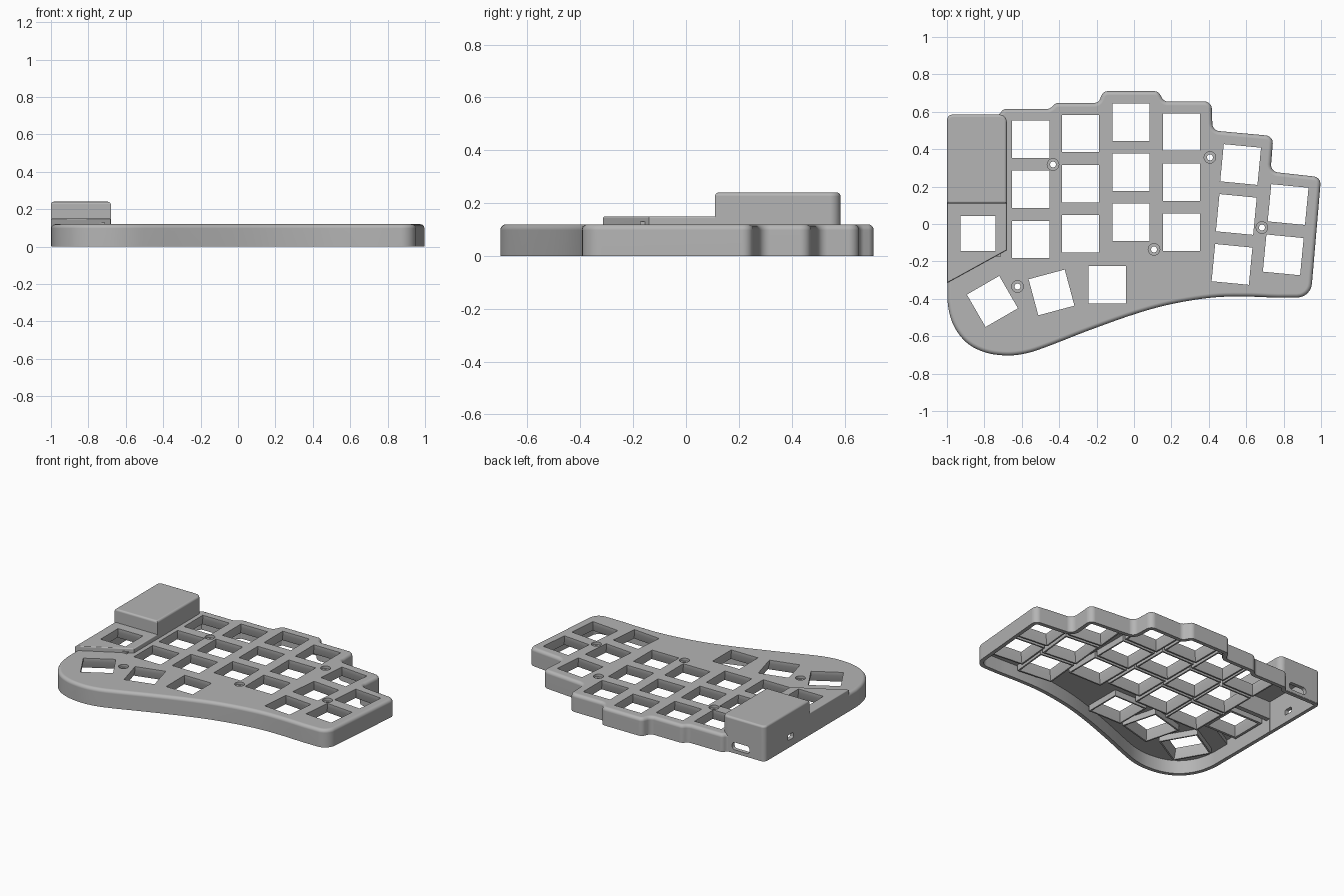
import bpy
import bmesh
import math
from mathutils import Matrix, Vector

if "Cube" in bpy.data.objects:
    bpy.data.objects.remove(bpy.data.objects["Cube"], do_unlink=True)

HEIGHT, COVER_TOP, HOUSING_TOP = 0.12, 0.15, 0.24
WALL, PLATE = 0.026, 0.03


# ---------- outline helpers ----------
def rounded(corners, steps=6):
    """Counter-clockwise outline from (x, y, radius) corners."""
    pts = [Vector(c[:2]) for c in corners]
    out = []
    for i, p in enumerate(pts):
        r = corners[i][2]
        if r == 0:
            out.append(p)
            continue
        u = (pts[i - 1] - p).normalized()
        v = (pts[(i + 1) % len(pts)] - p).normalized()
        d = r / math.tan(u.angle(v) / 2)
        centre = p + (u + v).normalized() * math.hypot(d, r)
        a, b = p + u * d - centre, p + v * d - centre
        turn = math.atan2(a.x * b.y - a.y * b.x, a.dot(b))
        for k in range(steps + 1):
            t = turn * k / steps
            c, s = math.cos(t), math.sin(t)
            out.append(centre + Vector((a.x * c - a.y * s, a.x * s + a.y * c)))
    area = sum(out[i - 1].x * p.y - out[i - 1].y * p.x for i, p in enumerate(out))
    return out if area > 0 else out[::-1]


def inset(outline, d):
    result = []
    for i, p in enumerate(outline):
        e1 = (p - outline[i - 1]).normalized()
        e2 = (outline[(i + 1) % len(outline)] - p).normalized()
        n1, n2 = Vector((-e1.y, e1.x)), Vector((-e2.y, e2.x))
        result.append(p + (n1 + n2) * d / (1 + n1.dot(n2)))
    return result


def spline(pts, steps=5):
    """Smooth curve through points, returned as sharp outline corners."""
    v = [Vector(p) for p in pts]
    out = []
    for i in range(1, len(v) - 2):
        a, b, c, d = v[i - 1:i + 3]
        for k in range(steps):
            t = k / steps
            p = 0.5 * (2 * b + (c - a) * t + (2 * a - 5 * b + 4 * c - d) * t ** 2
                       + (3 * b - a - 3 * c + d) * t ** 3)
            out.append((p.x, p.y, 0))
    return out


def rectangle(w, h, r=0):
    return rounded([(-w / 2, -h / 2, r), (w / 2, -h / 2, r), (w / 2, h / 2, r), (-w / 2, h / 2, r)])


def circle(r, n=24):
    return [Vector((r * math.cos(k * math.tau / n), r * math.sin(k * math.tau / n))) for k in range(n)]


def block(outline, z0, z1, edge, steps=5):
    """Levels of a solid with a rounded top edge."""
    levels = [(outline, z0)]
    for k in range(steps + 1):
        t = math.pi / 2 * k / steps
        levels.append((inset(outline, edge * (1 - math.cos(t))), z1 - edge * (1 - math.sin(t))))
    return levels


# ---------- mesh helpers ----------
def solid(name, parts):
    """One object from (levels, matrix) parts; levels are stacked outlines."""
    bm = bmesh.new()
    for levels, matrix in parts:
        rings = [[bm.verts.new(matrix @ Vector((p.x, p.y, z))) for p in ring] for ring, z in levels]
        for low, high in zip(rings, rings[1:]):
            for i in range(len(low)):
                bm.faces.new((low[i - 1], low[i], high[i], high[i - 1]))
        bm.faces.new(rings[0][::-1])
        bm.faces.new(rings[-1])
    bmesh.ops.recalc_face_normals(bm, faces=bm.faces)
    mesh = bpy.data.meshes.new(name)
    bm.to_mesh(mesh)
    bm.free()
    obj = bpy.data.objects.new(name, mesh)
    bpy.context.scene.collection.objects.link(obj)
    return obj


helpers = []


def combine(name, operation, parts):
    helper = solid(name, parts)
    helper.hide_render = True
    helpers.append(helper)
    mod = case.modifiers.new(name, 'BOOLEAN')
    mod.operation, mod.solver, mod.object = operation, 'EXACT', helper


HERE = Matrix.Identity(4)

# ---------- outlines ----------
palm_edge = spline([(0.9, -0.394), (0.77, -0.394), (0.6, -0.388), (0.42, -0.393), (0.2, -0.428),
                    (0, -0.483), (-0.25, -0.572), (-0.45, -0.65), (-0.57, -0.69), (-0.68, -0.703),
                    (-0.8, -0.685), (-0.9, -0.63), (-0.97, -0.53), (-0.998, -0.4), (-0.998, -0.2)])
base = rounded([(-0.998, 0.583, 0.03), (-0.72, 0.583, 0.03), (-0.70, 0.615, 0.03),
                (-0.45, 0.615, 0.04), (-0.42, 0.647, 0.04), (-0.19, 0.647, 0.035),
                (-0.165, 0.71, 0.035), (0.13, 0.71, 0.035), (0.16, 0.655, 0.035),
                (0.415, 0.655, 0.04), (0.42, 0.5, 0.04), (0.745, 0.47, 0.04),
                (0.73, 0.28, 0.04), (1.0, 0.25, 0.04), (0.945, -0.393, 0.08)]
               + palm_edge + [(-0.998, -0.4, 0)])
housing = rounded([(-1, 0.11, 0), (-0.68, 0.11, 0), (-0.68, 0.585, 0.04), (-1, 0.585, 0.03)])
cover = rounded([(-0.999, 0.13, 0), (-0.999, -0.315, 0), (-0.681, -0.14, 0), (-0.681, 0.13, 0)])

# ---------- outer shell ----------
case = solid("keyboard_case", [(block(base, 0, HEIGHT, 0.022), HERE)])
combine("controller_housing", 'UNION', [(block(housing, 0.004, HOUSING_TOP, 0.014), HERE)])
combine("side_key_cover", 'UNION', [(block(cover, 0.005, COVER_TOP, 0.007), HERE)])

# ---------- hollow underside ----------
for name, outline, top in (("base_cavity", base, HEIGHT), ("housing_cavity", housing, HOUSING_TOP),
                           ("cover_cavity", cover, COVER_TOP)):
    inner = inset(outline, WALL)
    combine(name, 'DIFFERENCE', [([(inner, -0.1), (inner, top - PLATE)], HERE)])

# ---------- key positions: x, y, turn, plate top, opening ----------
keys = []
for x, y in ((-0.551, 0.453), (-0.286, 0.484), (-0.016, 0.545), (0.254, 0.492)):
    keys += [(x, y - 0.268 * row, 0, HEIGHT, 0.2) for row in range(3)]
keys += [(0.57 - 0.023 * row, 0.318 - 0.267 * row, -5.5, HEIGHT, 0.2) for row in range(3)]
keys += [(0.824 - 0.026 * row, 0.104 - 0.269 * row, -5.5, HEIGHT, 0.2) for row in range(2)]
keys += [(-0.142, -0.324, 0, HEIGHT, 0.2), (-0.441, -0.366, 15, HEIGHT, 0.2),
         (-0.757, -0.414, 30, HEIGHT, 0.2), (-0.835, -0.05, 0, COVER_TOP, 0.187)]

# collars hang below the plate, openings flare towards the bottom
collars, openings = [], []
for x, y, turn, top, size in keys:
    place = Matrix.Translation((x, y, top)) @ Matrix.Rotation(math.radians(turn), 4, 'Z')
    outer, hole, flare = (rectangle(s, s) for s in (0.25, size, size + 0.03))
    collars.append(([(outer, -0.07), (outer, -0.02)], place))
    openings.append(([(flare, -0.08), (flare, -0.07), (hole, -0.025), (hole, 0.05)], place))
combine("switch_collars", 'UNION', collars)
combine("switch_openings", 'DIFFERENCE', openings)

# ---------- countersunk screw holes ----------
bore, head = circle(0.016), circle(0.031)
combine("screw_holes", 'DIFFERENCE', [
    ([(bore, -0.2), (bore, -0.018), (head, -0.018), (head, 0.05)], Matrix.Translation((x, y, HEIGHT)))
    for x, y in ((-0.433, 0.318), (0.406, 0.356), (0.107, -0.136), (-0.623, -0.334), (0.684, -0.019))])

# ---------- cable port at the back, small port at the side ----------
cable, small = rectangle(0.13, 0.05, 0.02), rectangle(0.036, 0.06, 0.008)
combine("ports", 'DIFFERENCE', [
    ([(cable, -0.06), (cable, 0.06)],
     Matrix.Translation((-0.82, 0.585, 0.05)) @ Matrix.Rotation(math.pi / 2, 4, 'X')),
    ([(small, -0.06), (small, 0.06)],
     Matrix.Translation((-1, 0.31, 0.07)) @ Matrix.Rotation(math.pi / 2, 4, 'Y'))])

# ---------- bake the cuts and drop the helpers ----------
graph = bpy.context.evaluated_depsgraph_get()
graph.update()
mesh = bpy.data.meshes.new_from_object(case.evaluated_get(graph))
case.modifiers.clear()
case.data = mesh
for helper in helpers:
    bpy.data.objects.remove(helper, do_unlink=True)

# ---------- shading and colour ----------
mesh.shade_smooth()
mesh.set_sharp_from_angle(angle=math.radians(30))
weighted = case.modifiers.new("even_shading", 'WEIGHTED_NORMAL')
weighted.keep_sharp = True

grey = bpy.data.materials.new("plain_grey")
grey.use_nodes = True
colour = (0.46, 0.46, 0.46, 1)
grey.diffuse_color = colour
grey.node_tree.nodes["Principled BSDF"].inputs["Base Color"].default_value = colour
mesh.materials.clear()
mesh.materials.append(grey)
for face in mesh.polygons:
    face.material_index = 0
